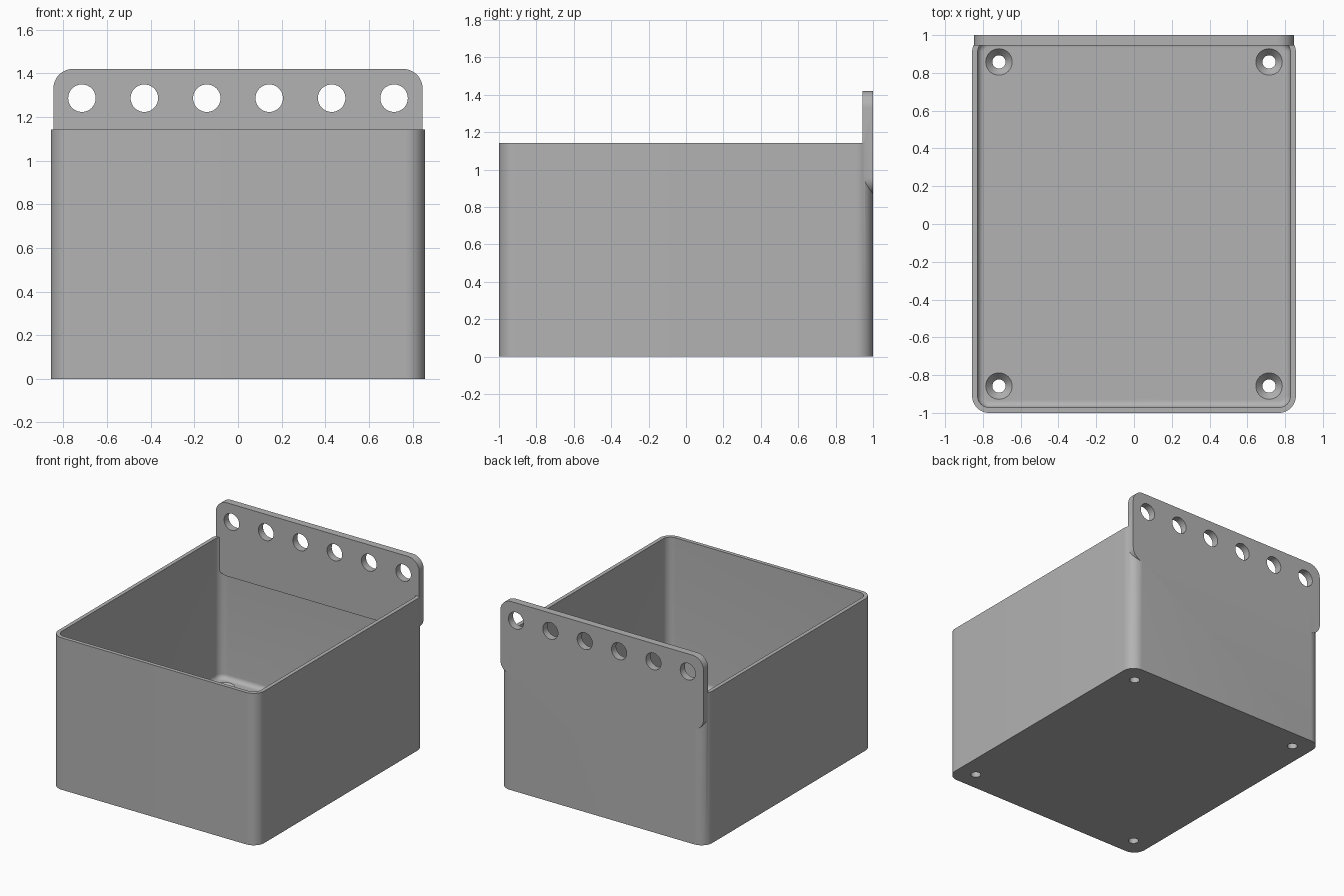
import bpy, bmesh, math

if "Cube" in bpy.data.objects:
    bpy.data.objects.remove(bpy.data.objects["Cube"], do_unlink=True)

grey = bpy.data.materials.new("plain grey")
grey.use_nodes = True
grey.diffuse_color = (0.45, 0.45, 0.45, 1)
grey.node_tree.nodes["Principled BSDF"].inputs["Base Color"].default_value = grey.diffuse_color

HALF_X, HALF_Y, HEIGHT = 0.857, 1.0, 1.143
WALL, FLOOR, RADIUS = 0.029, 0.08, 0.09
PLATE_Y, PLATE_LOW, PLATE_TOP = 0.945, 0.868, 1.42


def rounded_rect(half_w, half_h, radius, steps=12):
    """Outline of a rounded rectangle, counter-clockwise."""
    points = []
    for corner, (sx, sy) in enumerate([(1, 1), (-1, 1), (-1, -1), (1, -1)]):
        for i in range(steps + 1):
            a = math.pi / 2 * (corner + i / steps)
            points.append((sx * (half_w - radius) + radius * math.cos(a),
                           sy * (half_h - radius) + radius * math.sin(a)))
    return points


def loft(name, loops):
    """Closed solid through a stack of equal point loops."""
    bm = bmesh.new()
    rings = [[bm.verts.new(p) for p in loop] for loop in loops]
    n = len(rings[0])
    for low, high in zip(rings, rings[1:]):
        for i in range(n):
            j = (i + 1) % n
            bm.faces.new((low[i], low[j], high[j], high[i]))
    bm.faces.new(rings[0][::-1])
    bm.faces.new(rings[-1])
    bmesh.ops.recalc_face_normals(bm, faces=bm.faces)
    mesh = bpy.data.meshes.new(name)
    bm.to_mesh(mesh)
    bm.free()
    mesh.materials.append(grey)
    ob = bpy.data.objects.new(name, mesh)
    bpy.context.collection.objects.link(ob)
    return ob


def box_loop(inset, radius, z):
    return [(x, y, z) for x, y in rounded_rect(HALF_X - inset, HALF_Y - inset, radius)]


def circle(x, y, radius, z, n=40):
    return [(x + radius * math.cos(math.tau * i / n),
             y + radius * math.sin(math.tau * i / n), z) for i in range(n)]


def combine(target, other, operation):
    """Apply a boolean and discard the second solid."""
    mod = target.modifiers.new(operation, "BOOLEAN")
    mod.operation, mod.solver, mod.object = operation, "EXACT", other
    bpy.context.view_layer.objects.active = target
    bpy.ops.object.modifier_apply(modifier=mod.name)
    bpy.data.objects.remove(other, do_unlink=True)


# Box shell, hollowed by a cavity with a rounded floor edge
box = loft("hanging_box", [box_loop(0, RADIUS, 0), box_loop(0, RADIUS, HEIGHT)])
inner, fillet = RADIUS - WALL, 0.035
loops = []
for i in range(9):
    a = math.pi / 2 * i / 8
    shrink = fillet * (1 - math.sin(a))
    loops.append(box_loop(WALL + shrink, inner - shrink, FLOOR + fillet * (1 - math.cos(a))))
loops.append(box_loop(WALL, inner, HEIGHT + 0.1))
combine(box, loft("cavity_cutter", loops), "DIFFERENCE")

# Countersunk screw holes in the floor
for sx in (-1, 1):
    for sy in (-1, 1):
        x, y = 0.715 * sx, 0.858 * sy
        hole = loft("screw_cutter", [circle(x, y, r, z) for r, z in
                    ((0.035, -0.1), (0.035, 0.04), (0.07, FLOOR), (0.07, FLOOR + 0.05))])
        combine(box, hole, "DIFFERENCE")

# Back hanging plate with a row of holes
mid, half = (PLATE_TOP + PLATE_LOW) / 2, (PLATE_TOP - PLATE_LOW) / 2
outline = rounded_rect(0.846, half, RADIUS)
plate = loft("hanging_plate", [[(x, y, z + mid) for x, z in outline] for y in (PLATE_Y, HALF_Y)])
for i in range(6):
    x = (i - 2.5) * 0.286
    hole = loft("peg_cutter", [[(px, y, pz) for px, pz, _ in circle(x, 1.286, 0.063, 0)]
                               for y in (0.8, 1.2)])
    combine(plate, hole, "DIFFERENCE")
combine(box, plate, "UNION")

# Smooth the rounded corners, keep the rims sharp
bpy.ops.object.select_all(action="DESELECT")
box.select_set(True)
bpy.context.view_layer.objects.active = box
bpy.ops.object.shade_smooth_by_angle(angle=math.radians(30))
